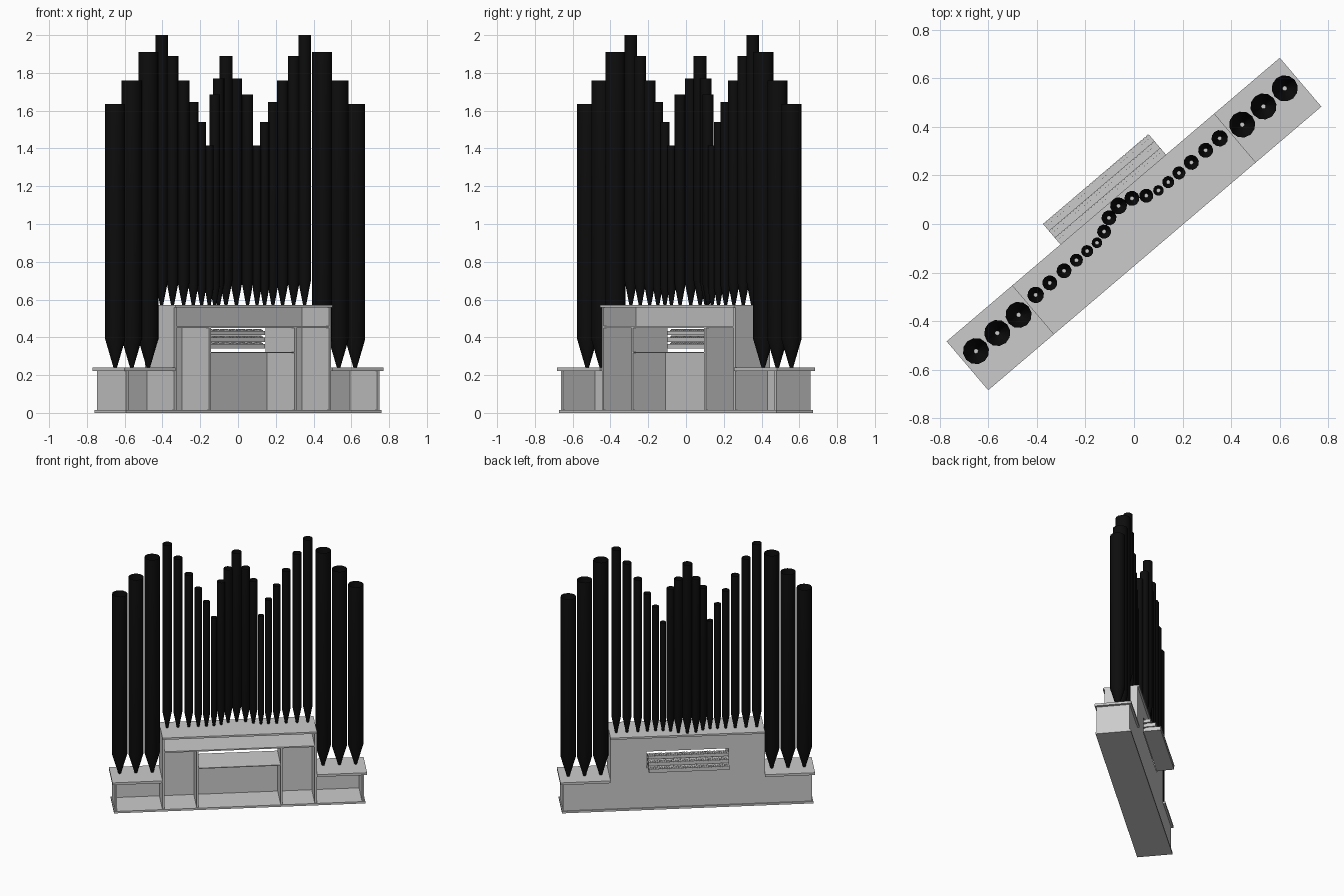
import bpy, bmesh, math
from mathutils import Matrix

if "Cube" in bpy.data.objects:
    bpy.data.objects.remove(bpy.data.objects["Cube"])

TURN = math.radians(40.4)      # whole organ stands turned about z


def finish(name, bm, mat=None):
    me = bpy.data.meshes.new(name)
    bmesh.ops.recalc_face_normals(bm, faces=bm.faces)
    bm.to_mesh(me)
    bm.free()
    ob = bpy.data.objects.new(name, me)
    ob.rotation_euler.z = TURN
    bpy.context.collection.objects.link(ob)
    if mat:
        me.materials.append(mat)
    return ob


def add_box(bm, x0, x1, y0, y1, z0, z1):
    m = Matrix.Translation(((x0 + x1) / 2, (y0 + y1) / 2, (z0 + z1) / 2)) \
        @ Matrix.Diagonal((x1 - x0, y1 - y0, z1 - z0, 1))
    bmesh.ops.create_cube(bm, size=1, matrix=m)


def box(name, *dims):
    bm = bmesh.new()
    add_box(bm, *dims)
    return finish(name, bm)


def pair(name, x0, x1, *rest):
    box(name + "_right", x0, x1, *rest)
    box(name + "_left", -x1, -x0, *rest)


# case: floor, ledges, partitions and back panels (open on the -y side)
F, B = -0.12, 0.118
box("floor_board", -0.888, 0.888, -0.127, 0.127, 0, 0.015)
pair("side_ledge", 0.546, 0.9, -0.132, 0.132, 0.222, 0.24)
pair("end_wall", 0.865, 0.88, F, B, 0.015, 0.222)
pair("side_panel", 0.546, 0.865, B - 0.015, B, 0.015, 0.222)
pair("tower_wall", 0.531, 0.546, F, B, 0.015, 0.558)
pair("inner_wall", 0.29, 0.303, F, B, 0.015, 0.45)
pair("tower_panel", 0.303, 0.531, B - 0.015, B, 0.015, 0.45)
box("knee_panel", -0.29, 0.29, B - 0.015, B, 0.015, 0.316)
box("console_shelf", -0.29, 0.29, F, B, 0.316, 0.322)
box("upper_shelf", -0.531, 0.531, F, B, 0.45, 0.46)
box("upper_panel", -0.531, 0.531, B - 0.015, B, 0.46, 0.558)
box("pipe_board", -0.546, 0.546, -0.132, 0.132, 0.558, 0.572)

# stepped manuals with white and black keys
KEYS = 35
for t in range(3):
    front, top = 0.243 - 0.037 * t, 0.371 + 0.034 * t
    low = 0.34 + 0.036 * t
    box(f"manual_bed_{t + 1}", -0.285, 0.285, 0.115, front - 0.003, low, top - 0.006)
    bm = bmesh.new()
    w = 0.57 / KEYS
    for k in range(KEYS):
        x = -0.285 + k * w
        add_box(bm, x + 0.001, x + w - 0.001, 0.13, front, top - 0.006, top)
        if k % 7 not in (2, 6):
            add_box(bm, x + w * 0.72, x + w * 1.28, 0.13, front - 0.015, top, top + 0.004)
    finish(f"manual_keys_{t + 1}", bm)

# pipes: open tubes on tapered feet
black = bpy.data.materials.new("black_metal")
black.diffuse_color = (0.004, 0.004, 0.004, 1)
black.use_nodes = True
black.node_tree.nodes["Principled BSDF"].inputs["Base Color"].default_value = black.diffuse_color
SIDES = 12


def pipe(name, x, y, r, base, top, foot):
    bm = bmesh.new()
    rings = []
    for rad, z in ((0.008, base), (r, base + foot), (r, top)):
        rings.append([bm.verts.new((x + rad * math.cos(a), y + rad * math.sin(a), z))
                      for a in (2 * math.pi * i / SIDES for i in range(SIDES))])
    for lo, hi in zip(rings, rings[1:]):
        for i in range(SIDES):
            j = (i + 1) % SIDES
            bm.faces.new((lo[i], lo[j], hi[j], hi[i]))
    ob = finish(name, bm, black)
    bpy.ops.object.select_all(action='DESELECT')
    ob.select_set(True)
    bpy.context.view_layer.objects.active = ob
    bpy.ops.object.shade_smooth_by_angle(angle=math.radians(35))


# distance from middle, depth, radius, top height
PIPES = [(0.834, 0.023, 0.054, 1.635), (0.719, 0.023, 0.054, 1.76), (0.604, 0.023, 0.054, 1.91),
         (0.497, 0.040, 0.034, 2.0), (0.421, 0.040, 0.031, 1.89), (0.344, 0.040, 0.031, 1.76),
         (0.277, 0.040, 0.027, 1.645), (0.219, 0.040, 0.025, 1.54), (0.166, 0.040, 0.022, 1.415),
         (0.114, 0.056, 0.029, 1.685), (0.062, 0.086, 0.031, 1.77), (0.0, 0.098, 0.035, 1.89)]
for n, (x, y, r, top) in enumerate(PIPES, 1):
    base, foot = (0.235, 0.155) if x > 0.55 else (0.57, 3.8 * r)
    for side in ((1, -1) if x else (1,)):
        pipe(f"pipe_{n}_{'right' if side > 0 else 'left'}", x * side, y, r, base, top, foot)
